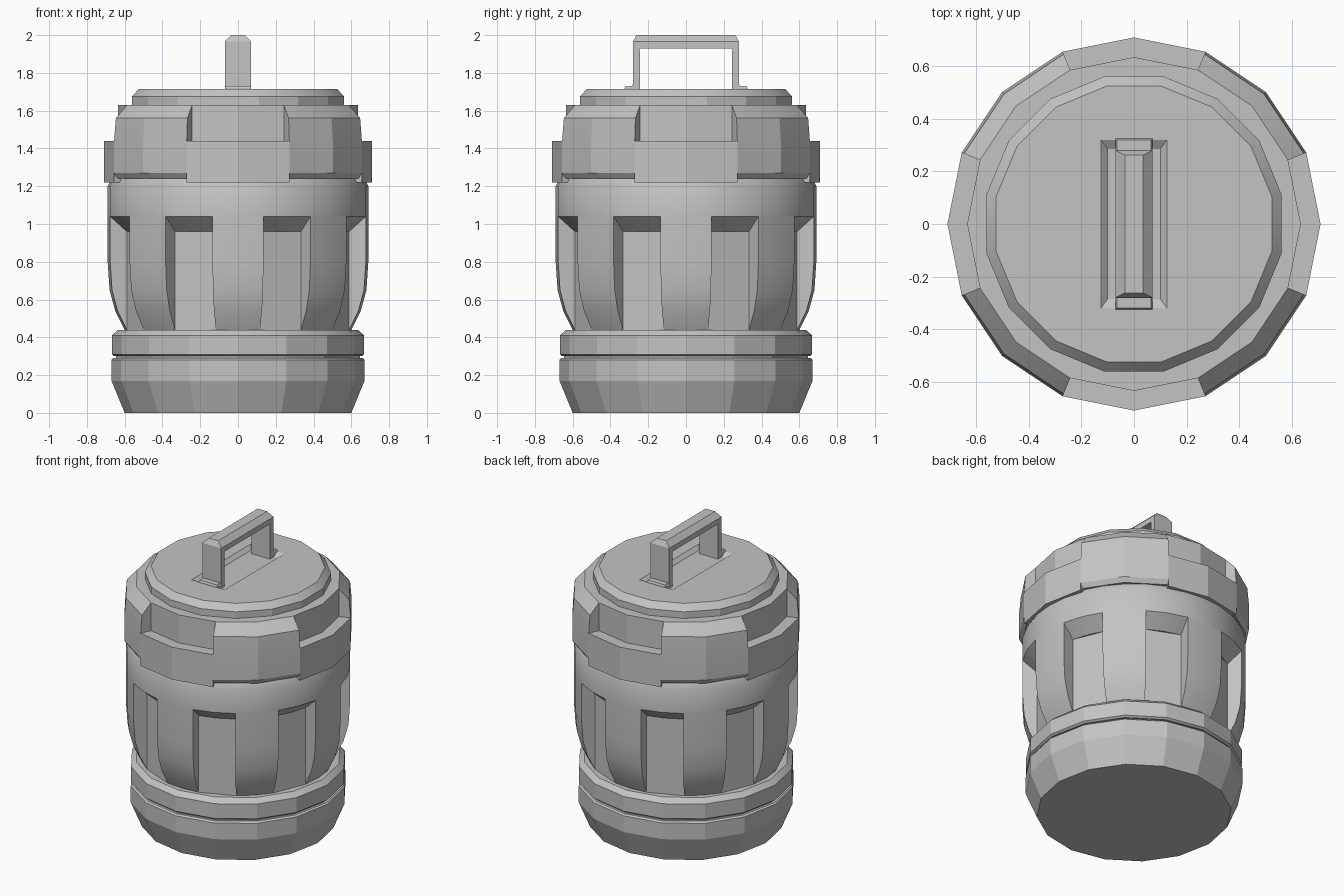
import bpy, bmesh, math

if "Cube" in bpy.data.objects:
    bpy.data.objects.remove(bpy.data.objects["Cube"])

grey = bpy.data.materials.new("grey_metal")
grey.diffuse_color = (0.55, 0.55, 0.55, 1)
grey.use_nodes = True
grey.node_tree.nodes["Principled BSDF"].inputs["Base Color"].default_value = grey.diffuse_color


def finish(name, bm, angle=20):
    """Turn a bmesh into a named, shaded object."""
    bmesh.ops.recalc_face_normals(bm, faces=bm.faces)
    mesh = bpy.data.meshes.new(name)
    bm.to_mesh(mesh)
    bm.free()
    mesh.materials.append(grey)
    ob = bpy.data.objects.new(name, mesh)
    bpy.context.collection.objects.link(ob)
    bpy.ops.object.select_all(action='DESELECT')
    ob.select_set(True)
    bpy.context.view_layer.objects.active = ob
    bpy.ops.object.shade_smooth_by_angle(angle=math.radians(angle))
    return ob


def lathe(name, profile, sides=16, offset=0, angle=20):
    """Revolve an open (radius, z) profile and cap both ends."""
    bm = bmesh.new()
    rings = []
    for r, z in profile:
        turn = [math.radians(offset + 360 * i / sides) for i in range(sides)]
        rings.append([bm.verts.new((r * math.cos(a), r * math.sin(a), z)) for a in turn])
    for low, high in zip(rings, rings[1:]):
        for i in range(sides):
            j = (i + 1) % sides
            bm.faces.new((low[i], low[j], high[j], high[i]))
    bm.faces.new(rings[0])
    bm.faces.new(rings[-1])
    return finish(name, bm, angle)


def sector(name, profile, centre, half, angle=20):
    """Sweep a closed (radius, z) profile through two faces around a centre angle."""
    bm = bmesh.new()
    cuts = []
    for deg in (centre - half, centre, centre + half):
        a = math.radians(deg)
        cuts.append([bm.verts.new((r * math.cos(a), r * math.sin(a), z)) for r, z in profile])
    n = len(profile)
    for a, b in zip(cuts, cuts[1:]):
        for i in range(n):
            j = (i + 1) % n
            bm.faces.new((a[i], a[j], b[j], b[i]))
    bm.faces.new(cuts[0])
    bm.faces.new(cuts[-1])
    return finish(name, bm, angle)


def loft(name, levels, y=0):
    """Stack rectangles given as (half x, half y, z)."""
    bm = bmesh.new()
    rings = [[bm.verts.new((sx * hx, y + sy * hy, z))
              for sx, sy in ((-1, -1), (1, -1), (1, 1), (-1, 1))] for hx, hy, z in levels]
    for a, b in zip(rings, rings[1:]):
        for i in range(4):
            j = (i + 1) % 4
            bm.faces.new((a[i], a[j], b[j], b[i]))
    bm.faces.new(rings[0])
    bm.faces.new(rings[-1])
    return finish(name, bm)


# Base: foot, dark seam and upper ring
lathe("base_foot", [(0.60, 0), (0.67, 0.17), (0.67, 0.28), (0.66, 0.29)])
lathe("base_seam", [(0.645, 0.27), (0.645, 0.32)])
lathe("base_ring", [(0.655, 0.30), (0.668, 0.31), (0.668, 0.41), (0.635, 0.44)])

# Body: recessed core, solid collar with sloped underside, eight ribs
lathe("body_core", [(0.60, 0.42), (0.60, 1.0)], offset=11.25)
lathe("body_collar", [(0.60, 0.96), (0.69, 1.04), (0.69, 1.20), (0.67, 1.24)], 32, angle=30)
rib = [(0.55, 0.42), (0.60, 0.44), (0.65, 0.54), (0.68, 0.65), (0.69, 0.80),
       (0.69, 1.04), (0.55, 1.04)]
for k in range(8):
    sector("body_rib", rib, 45 * k, 11.25, 30)

# Lid: core, low bands on the axes, tall blocks on the diagonals
lathe("lid_core", [(0.635, 1.20), (0.635, 1.63)])
band = [(0.55, 1.22), (0.71, 1.22), (0.71, 1.44), (0.55, 1.44)]
block = [(0.55, 1.24), (0.69, 1.24), (0.71, 1.27), (0.71, 1.44), (0.70, 1.56),
         (0.635, 1.63), (0.55, 1.63)]
for k in range(4):
    sector("lid_band", band, 90 * k, 22.5)
    sector("lid_block", block, 90 * k + 45, 22.5)

# Lid cap with a shallow sloped recess under the handle
cap = lathe("lid_cap", [(0.573, 1.60), (0.573, 1.675), (0.535, 1.715)], offset=11.25)
cutter = loft("recess_cutter", [(0.10, 0.285, 1.692), (0.125, 0.32, 1.715), (0.125, 0.32, 1.76)])
cutter.hide_render = True
mod = cap.modifiers.new("recess", 'BOOLEAN')
mod.operation = 'DIFFERENCE'
mod.solver = 'EXACT'
mod.object = cutter
bpy.ops.object.select_all(action='DESELECT')
cap.select_set(True)
bpy.context.view_layer.objects.active = cap
bpy.ops.object.modifier_apply(modifier=mod.name)
bpy.data.objects.remove(cutter)

# Handle: chamfered bar, two legs and hinge tabs
loft("handle_bar", [(0.07, 0.28, 1.93), (0.07, 0.28, 1.965), (0.035, 0.262, 2.0)])
for s in (-1, 1):
    loft("handle_leg", [(0.07, 0.02, 1.68), (0.07, 0.0175, 1.93)], s * 0.2625)
    loft("handle_tab", [(0.07, 0.025, 1.68), (0.07, 0.025, 1.72), (0.065, 0.02, 1.73)], s * 0.30)
